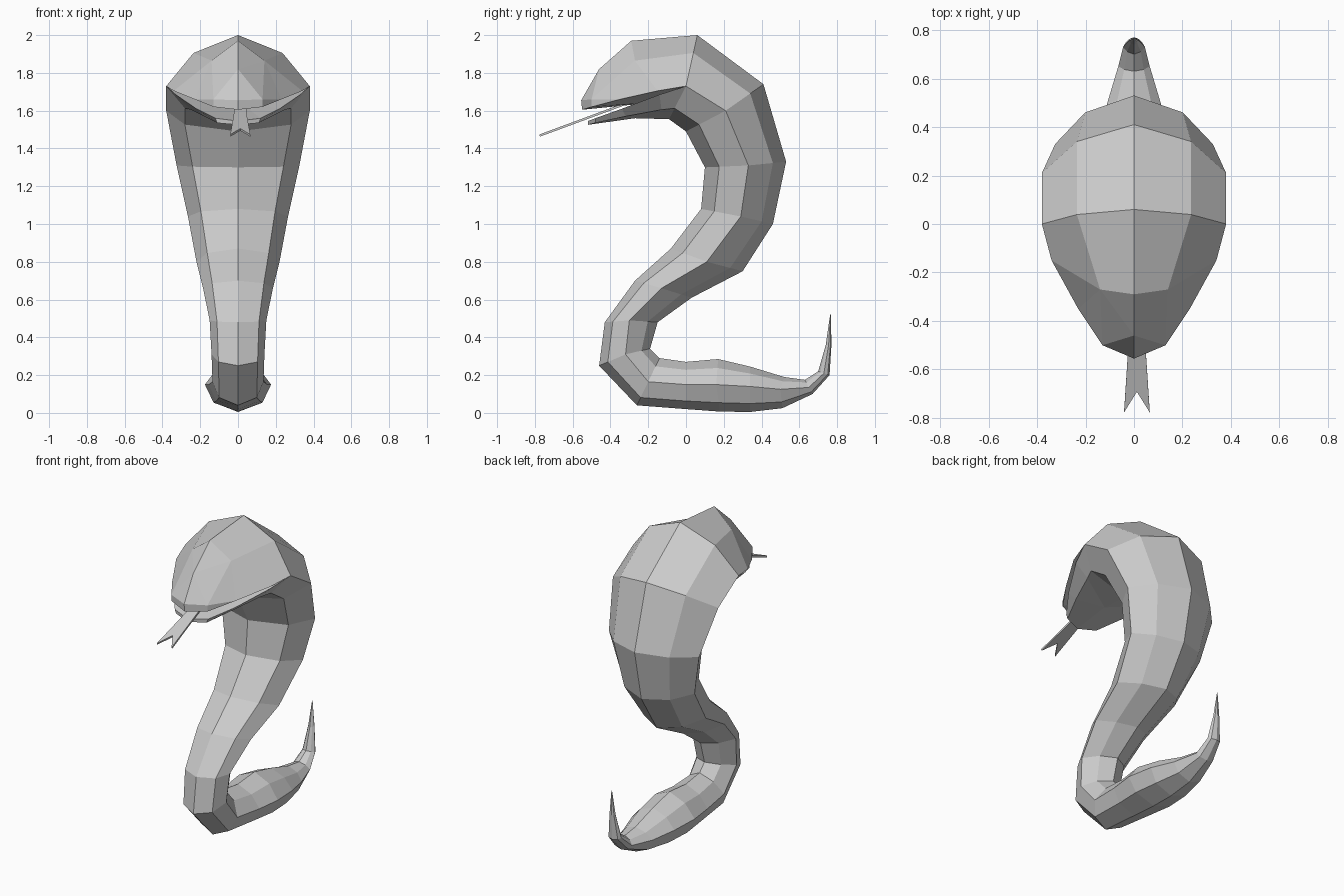
import bpy
import bmesh
from mathutils import Vector

default_cube = bpy.data.objects.get("Cube")
if default_cube:
    bpy.data.objects.remove(default_cube, do_unlink=True)

grey = bpy.data.materials.new("plain grey")
grey.use_nodes = True
tone = (0.6, 0.6, 0.6, 1)
grey.diffuse_color = tone
grey.node_tree.nodes["Principled BSDF"].inputs["Base Color"].default_value = tone


def finish(name, bm):
    """Weld the mesh, face it outwards and place it in the scene."""
    bmesh.ops.remove_doubles(bm, verts=bm.verts, dist=0.0005)
    bmesh.ops.recalc_face_normals(bm, faces=bm.faces)
    mesh = bpy.data.meshes.new(name)
    bm.to_mesh(mesh)
    bm.free()
    mesh.materials.append(grey)
    part = bpy.data.objects.new(name, mesh)
    bpy.context.collection.objects.link(part)
    return part


def mirrored_part(name, points, faces):
    """Build faces named by their corner points, on both sides of x = 0."""
    bm = bmesh.new()
    for side in (1, -1):
        verts = {key: bm.verts.new((side * p[0], p[1], p[2]))
                 for key, p in points.items()}
        for face in faces:
            bm.faces.new([verts[key] for key in face.split()])
    return finish(name, bm)


# Each ring: half width, then (y, z) of the back ridge, the side and the belly ridge
rings = [
    (.38, (.06, 2), (0, 1.73), (-.09, 1.555)),
    (.38, (.41, 1.74), (.21, 1.6), (0, 1.49)),
    (.325, (.53, 1.33), (.33, 1.31), (.1, 1.3)),
    (.265, (.46, 1), (.29, 1.04), (.08, 1.08)),
    (.22, (.3, .75), (.11, .8), (-.08, .87)),
    (.185, (.03, .61), (-.13, .66), (-.27, .7)),
    (.15, (-.15, .48), (-.3, .49), (-.43, .48)),
    (.14, (-.19, .34), (-.32, .31), (-.46, .25)),
    (.135, (-.14, .29), (-.2, .165), (-.26, .04)),
    (.155, (0, .27), (0, .15), (0, .02)),
    (.175, (.17, .285), (.16, .15), (.18, .007)),
    (.155, (.34, .245), (.34, .14), (.34, .005)),
    (.11, (.52, .19), (.5, .125), (.51, .025)),
    (.065, (.63, .175), (.65, .135), (.67, .1)),
    (.045, (.7, .22), (.73, .21), (.76, .2)),
    (.022, (.74, .36), (.755, .36), (.77, .36)),
    (.002, (.763, .52), (.765, .52), (.767, .52)),
]


def half_ring(width, back, side, belly):
    """Five points from the back ridge round one side to the belly ridge."""
    back, side, belly = (Vector((0, *p)) for p in (back, side, belly))
    side.x = width
    shoulder = back.lerp(side, .35)
    shoulder.x = width * .62
    flank = belly.lerp(side, .33)
    flank.x = width * .74
    return [back, shoulder, side, flank, belly]


# Body and tail: eight-sided tube lofted through the rings
bm = bmesh.new()
loops = []
for ring in rings:
    half = half_ring(*ring)
    other = [Vector((-p.x, p.y, p.z)) for p in half[-2:0:-1]]
    loops.append([bm.verts.new(p) for p in half + other])
for a, b in zip(loops, loops[1:]):
    for i in range(len(a)):
        j = (i + 1) % len(a)
        bm.faces.new((a[i], a[j], b[j], b[i]))
bm.faces.new(loops[0])
bm.faces.new(loops[-1])
finish("body_and_tail", bm)

# The head and jaw start from the first ring and share the back of the mouth
neck = dict(zip(("crown", "temple", "hinge", "flank", "throat"), half_ring(*rings[0])))
neck["gullet"] = (0, -.1, 1.65)

# Upper head with lip and palate
head = dict(
    neck,
    brow=(0, -.29, 1.97), cheek=(.14, -.27, 1.865), bridge=(0, -.46, 1.82),
    nostril=(.13, -.5, 1.66), nose=(0, -.555, 1.655),
    lip_back=(.34, -.15, 1.705), lip_side=(.23, -.35, 1.66),
    lip_front=(.13, -.5, 1.62), lip_tip=(0, -.55, 1.605),
)
mirrored_part("upper_head", head, [
    "crown temple cheek brow",
    "temple hinge lip_back cheek",
    "brow cheek bridge",
    "cheek nostril bridge",
    "bridge nostril nose",
    "cheek lip_back lip_side",
    "cheek lip_side nostril",
    "nostril lip_side lip_front",
    "nostril lip_front lip_tip nose",
    "gullet hinge lip_back",
    "gullet lip_back lip_side",
    "gullet lip_side lip_front",
    "gullet lip_front lip_tip",
    "crown temple hinge gullet",
])

# Lower jaw with rim, floor and underside
jaw = dict(
    neck,
    rim_back=(.33, -.14, 1.685), rim_side=(.22, -.34, 1.61),
    rim_front=(.12, -.48, 1.56), rim_tip=(0, -.52, 1.545),
    base_back=(.25, -.13, 1.605), base_side=(.18, -.32, 1.57),
    base_front=(.11, -.48, 1.535), base_tip=(0, -.52, 1.525), chin=(0, -.27, 1.56),
)
jaw_faces = [
    "hinge flank base_back rim_back",
    "flank throat chin base_back",
    "base_back chin base_side",
    "base_side chin base_tip base_front",
    "gullet hinge rim_back",
    "hinge flank throat gullet",
]
for a, b in (("back", "side"), ("side", "front"), ("front", "tip")):
    jaw_faces.append(f"rim_{a} base_{a} base_{b} rim_{b}")
    jaw_faces.append(f"gullet rim_{a} rim_{b}")
mirrored_part("lower_jaw", jaw, jaw_faces)

# Forked tongue: a thin sloping strip that widens into two points
bm = bmesh.new()
outline = [(.025, -.16), (.035, -.5), (.053, -.775), (0, -.69),
           (-.053, -.775), (-.035, -.5), (-.025, -.16)]
strip = [bm.verts.new((x + .012, y, 1.47 + (y + .77) * .37)) for x, y in outline]
left, middle, notch, right = strip[:2], strip[1:3], strip[3], strip[4:]
bm.faces.new((left[0], left[1], right[1], right[2]))
bm.faces.new((middle[0], middle[1], notch))
bm.faces.new((middle[0], notch, right[1]))
bm.faces.new((notch, right[0], right[1]))
tongue = finish("forked_tongue", bm)
thickness = tongue.modifiers.new("thickness", 'SOLIDIFY')
thickness.thickness = .012
thickness.offset = 0
